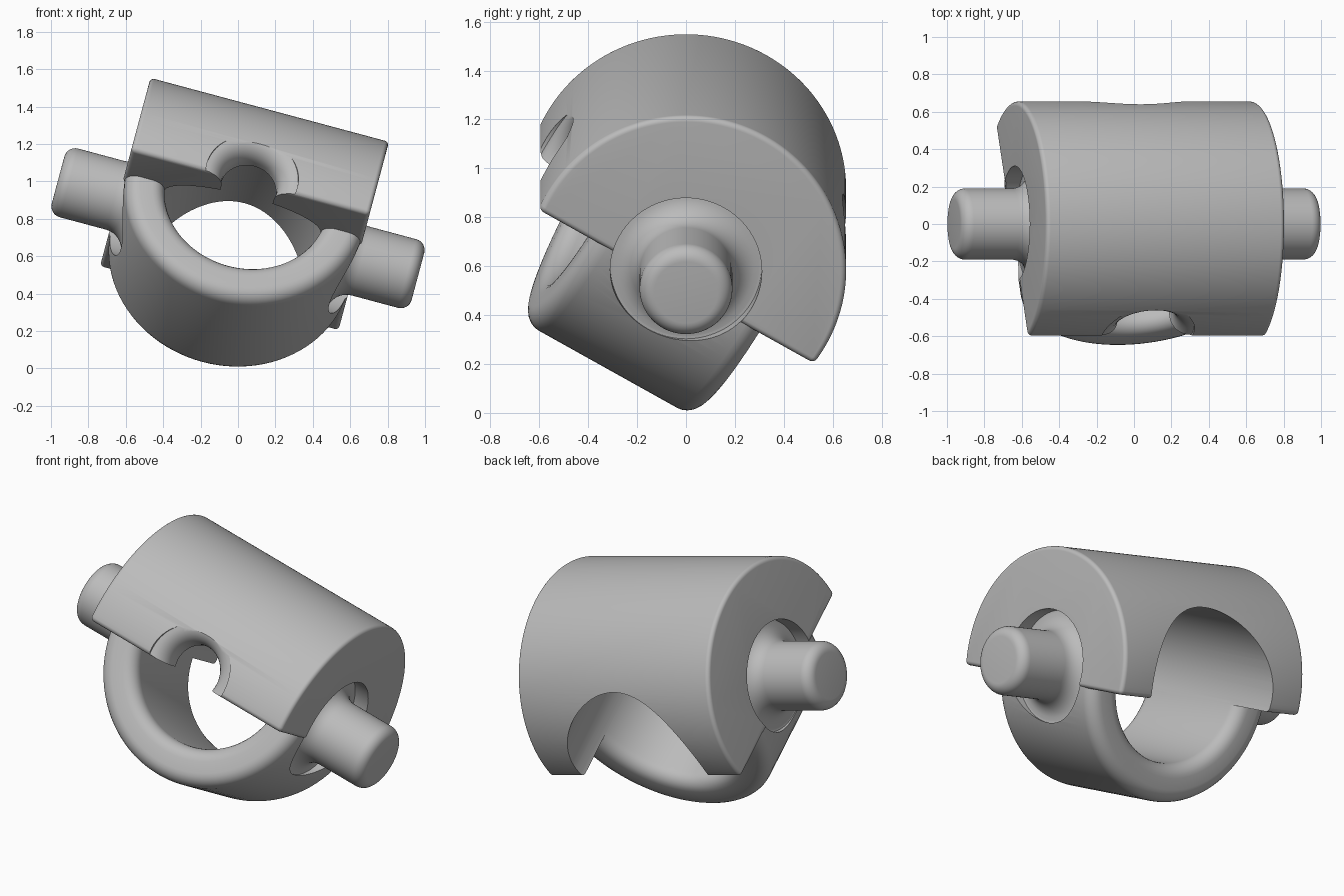
import bpy, bmesh
from math import radians, pi, sin, cos, asin
from mathutils import Matrix, Vector

cube = bpy.data.objects.get("Cube")
if cube:
    bpy.data.objects.remove(cube, do_unlink=True)

grey = bpy.data.materials.new("mid grey")
grey.use_nodes = True
grey.diffuse_color = (0.5, 0.5, 0.5, 1)
grey.node_tree.nodes["Principled BSDF"].inputs["Base Color"].default_value = (0.5, 0.5, 0.5, 1)

# Shared tilted frame: x along the pins, y along the ring bore
FRAME = (Matrix.Translation((0, 0, 0.75)) @ Matrix.Rotation(radians(15), 4, 'Y')
         @ Matrix.Rotation(radians(-30), 4, 'X'))
RADIUS = 0.655
BORE = 0.44
CUT = -0.08


def finish(name, bm):
    bmesh.ops.remove_doubles(bm, verts=bm.verts, dist=1e-5)
    bmesh.ops.recalc_face_normals(bm, faces=bm.faces)
    mesh = bpy.data.meshes.new(name)
    bm.to_mesh(mesh)
    bm.free()
    mesh.materials.append(grey)
    ob = bpy.data.objects.new(name, mesh)
    ob.matrix_world = FRAME
    bpy.context.collection.objects.link(ob)
    return ob


def lathe(name, profile, axis, closed=False, lift=0.0, steps=96):
    """Revolve (radius, distance) points around the local x or y axis."""
    bm = bmesh.new()
    direction = Vector((1, 0, 0)) if axis == 'X' else Vector((0, 1, 0))
    centre = Vector((0, 0, lift))
    verts = [bm.verts.new(centre + direction * d + Vector((0, 0, r))) for r, d in profile]
    edges = [bm.edges.new(pair) for pair in zip(verts, verts[1:])]
    if closed:
        edges.append(bm.edges.new((verts[-1], verts[0])))
    bmesh.ops.spin(bm, geom=verts + edges, cent=centre, axis=direction,
                   angle=2 * pi, steps=steps)
    return finish(name, bm)


def arc(centre, rx, ry, start, end, n=8):
    angles = [radians(start + (end - start) * i / n) for i in range(n + 1)]
    return [(centre[0] + rx * cos(a), centre[1] + ry * sin(a)) for a in angles]


def bevel(ob, width):
    mod = ob.modifiers.new("round", 'BEVEL')
    mod.width = width
    mod.segments = 6
    mod.limit_method = 'ANGLE'
    mod.angle_limit = radians(40)


def cut(ob, cutter):
    cutter.hide_render = True
    mod = ob.modifiers.new("cut", 'BOOLEAN')
    mod.operation = 'DIFFERENCE'
    mod.solver = 'EXACT'
    mod.object = cutter


# Saddle: a D-shaped block lying along the pin axis
bm = bmesh.new()
low = asin(CUT / RADIUS)
steps = 96
rim = []
for i in range(steps + 1):
    a = low + (pi - 2 * low) * i / steps
    rim.append(bm.verts.new((-0.66, RADIUS * cos(a), RADIUS * sin(a))))
face = bm.faces.new(rim)
grown = bmesh.ops.extrude_face_region(bm, geom=[face])["geom"]
bmesh.ops.translate(bm, vec=(1.32, 0, 0),
                    verts=[g for g in grown if isinstance(g, bmesh.types.BMVert)])
saddle = finish("saddle", bm)
bevel(saddle, 0.06)

# Ring: a bored band whose upper half is hidden in the saddle
ring = lathe("ring", [(BORE, -0.4), (RADIUS, -0.4), (RADIUS, 0.4), (BORE, 0.4)], 'Y', closed=True)
bevel(ring, 0.075)

# Cutters
cavity = lathe("cavity_cutter", arc((0, -0.32), BORE, 0.18, -90, 0, 10) + [(BORE, 0.9), (0, 0.9)], 'Y')
notch = lathe("notch_cutter", [(0, -0.4), (0.15, -0.4)]
              + arc((0.25, -0.53), 0.1, 0.11, 180, 270)
              + [(0.25, -0.9), (0, -0.9)], 'Y', lift=-0.04, steps=64)
bm = bmesh.new()
bmesh.ops.create_cube(bm, size=2)
bmesh.ops.translate(bm, verts=bm.verts, vec=(0, 0, 1 + CUT + 0.02))
top_half = finish("top_half_cutter", bm)
cutters = [cavity, notch, top_half]
cut(saddle, cavity)
cut(saddle, notch)
cut(ring, top_half)

# Pins with a flared root sitting in a round recess at each end
pins = []
for side, s in (("left", 1), ("right", -1)):
    recess = lathe(side + "_recess_cutter",
                   [(0, 0.57 * s), (0.31, 0.57 * s), (0.31, 1.2 * s), (0, 1.2 * s)], 'X')
    cutters.append(recess)
    cut(saddle, recess)
    cut(ring, recess)
    outline = ([(0, 0.5), (0.3, 0.5)] + arc((0.3, 0.68), 0.11, 0.11, 270, 180)
               + arc((0.13, 0.936), 0.06, 0.06, 0, 90) + [(0, 0.996)])
    pins.append(lathe(side + "_pin", [(r, d * s) for r, d in outline], 'X', steps=64))

# Apply modifiers, drop cutters, smooth the shading
bpy.context.view_layer.update()
for ob in [saddle, ring] + pins:
    bpy.ops.object.select_all(action='DESELECT')
    ob.select_set(True)
    bpy.context.view_layer.objects.active = ob
    for mod in list(ob.modifiers):
        bpy.ops.object.modifier_apply(modifier=mod.name)
    bpy.ops.object.shade_smooth_by_angle(angle=radians(32))
for ob in cutters:
    bpy.data.objects.remove(ob, do_unlink=True)
